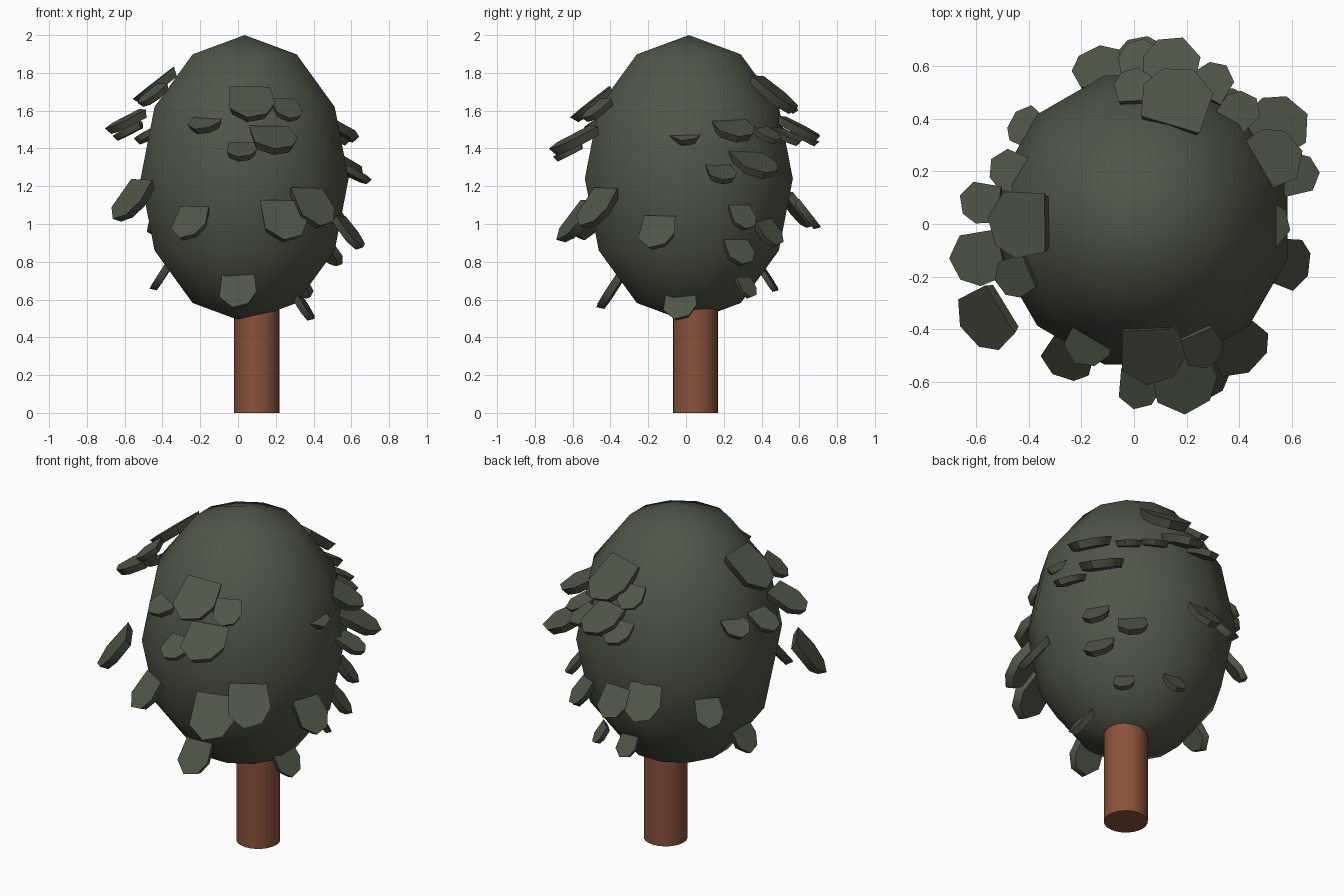
import bpy, bmesh, math
from mathutils import Vector, Matrix

if "Cube" in bpy.data.objects:
    bpy.data.objects.remove(bpy.data.objects["Cube"])


def material(name, rgb):
    m = bpy.data.materials.new(name)
    m.diffuse_color = (*rgb, 1)
    m.use_nodes = True
    m.node_tree.nodes["Principled BSDF"].inputs["Base Color"].default_value = m.diffuse_color
    return m


green = material("dark_green", (0.078, 0.094, 0.062))
brown = material("bark_brown", (0.25, 0.084, 0.042))


def finish(name, mat, angle):
    ob = bpy.context.object
    ob.name = name
    ob.data.materials.append(mat)
    bpy.ops.object.shade_smooth_by_angle(angle=math.radians(angle))
    return ob


# Trunk
bpy.ops.mesh.primitive_cylinder_add(vertices=24, radius=0.12, depth=0.62,
                                    location=(0.10, 0.05, 0.31))
finish("trunk", brown, 40)

# Crown: coarse, smooth-shaded egg
CX, CY, CZ = 0.035, 0.015, 1.24
bpy.ops.mesh.primitive_uv_sphere_add(segments=12, ring_count=6, radius=1,
                                     location=(CX, CY, CZ),
                                     rotation=(0, 0, math.radians(15)))
bpy.context.object.scale = (0.57, 0.57, 0.76)
finish("crown", green, 80)

# Leaf plate outline (along = outward, across), wide flat root and blunt tip
OUTLINE = [(-0.5, -0.44), (-0.48, 0.42), (0.05, 0.5), (0.4, 0.3), (0.52, -0.12), (0.22, -0.48)]


def add_leaf(bm, pos, width, droop):
    p = Vector(pos)
    a = math.atan2(p.y - CY, p.x - CX)
    d = math.radians(droop)
    out = Vector((math.cos(a) * math.cos(d), math.sin(a) * math.cos(d), -math.sin(d)))
    side = Vector((-math.sin(a), math.cos(a), 0))
    up = out.cross(side)
    t = 0.07 * width + 0.006
    rings = []
    for h, s in ((-t, 0.86), (t, 1.0)):
        rings.append([bm.verts.new(p + out * (u * width * 1.05 * s) + side * (v * width * s) + up * h)
                      for u, v in OUTLINE])
    low, top = rings
    bm.faces.new(top)
    bm.faces.new(low[::-1])
    n = len(OUTLINE)
    for i in range(n):
        j = (i + 1) % n
        bm.faces.new((low[i], low[j], top[j], top[i]))


# Leaf groups: x, y, z, width
GROUPS = {
    "upper_leaves": (38, [
        (-0.43, 0.0, 1.73, 0.26), (-0.45, -0.20, 1.68, 0.16),
        (0.07, -0.49, 1.63, 0.25), (0.26, -0.47, 1.60, 0.16),
        (0.16, 0.47, 1.68, 0.27), (0.0, 0.52, 1.64, 0.15)]),
    "middle_leaves": (27, [
        (-0.59, -0.13, 1.54, 0.21), (-0.58, 0.08, 1.49, 0.16), (-0.47, 0.20, 1.47, 0.16),
        (-0.17, -0.45, 1.53, 0.18), (0.19, -0.59, 1.44, 0.25), (0.02, -0.62, 1.38, 0.16),
        (0.14, 0.60, 1.50, 0.22), (0.30, 0.54, 1.46, 0.15), (0.02, 0.62, 1.46, 0.16),
        (0.40, 0.43, 1.47, 0.15), (0.52, 0.25, 1.50, 0.23), (0.50, 0.0, 1.47, 0.18),
        (0.54, 0.37, 1.31, 0.24), (0.62, 0.19, 1.26, 0.16)]),
    "lower_leaves": (52, [
        (-0.56, -0.36, 1.12, 0.25), (-0.25, -0.51, 1.00, 0.20),
        (0.24, -0.58, 1.01, 0.25), (0.40, -0.47, 1.08, 0.24),
        (0.59, -0.15, 0.95, 0.20), (0.52, 0.30, 1.03, 0.15), (0.48, 0.28, 0.85, 0.17),
        (0.38, 0.44, 0.95, 0.17), (-0.13, 0.59, 1.07, 0.21), (0.03, 0.64, 1.05, 0.18),
        (-0.41, 0.37, 1.00, 0.16)]),
    "bottom_leaves": (57, [
        (0.0, -0.40, 0.64, 0.20), (0.34, -0.03, 0.57, 0.18), (-0.40, 0.03, 0.73, 0.18),
        (0.34, 0.32, 0.66, 0.12), (0.08, 0.44, 0.70, 0.13)]),
}
for name, (droop, leaves) in GROUPS.items():
    bm = bmesh.new()
    for x, y, z, w in leaves:
        add_leaf(bm, (x, y, z), w, droop)
    bmesh.ops.recalc_face_normals(bm, faces=bm.faces)
    me = bpy.data.meshes.new(name)
    bm.to_mesh(me)
    bm.free()
    ob = bpy.data.objects.new(name, me)
    bpy.context.collection.objects.link(ob)
    bpy.ops.object.select_all(action='DESELECT')
    ob.select_set(True)
    bpy.context.view_layer.objects.active = ob
    finish(name, green, 50)
